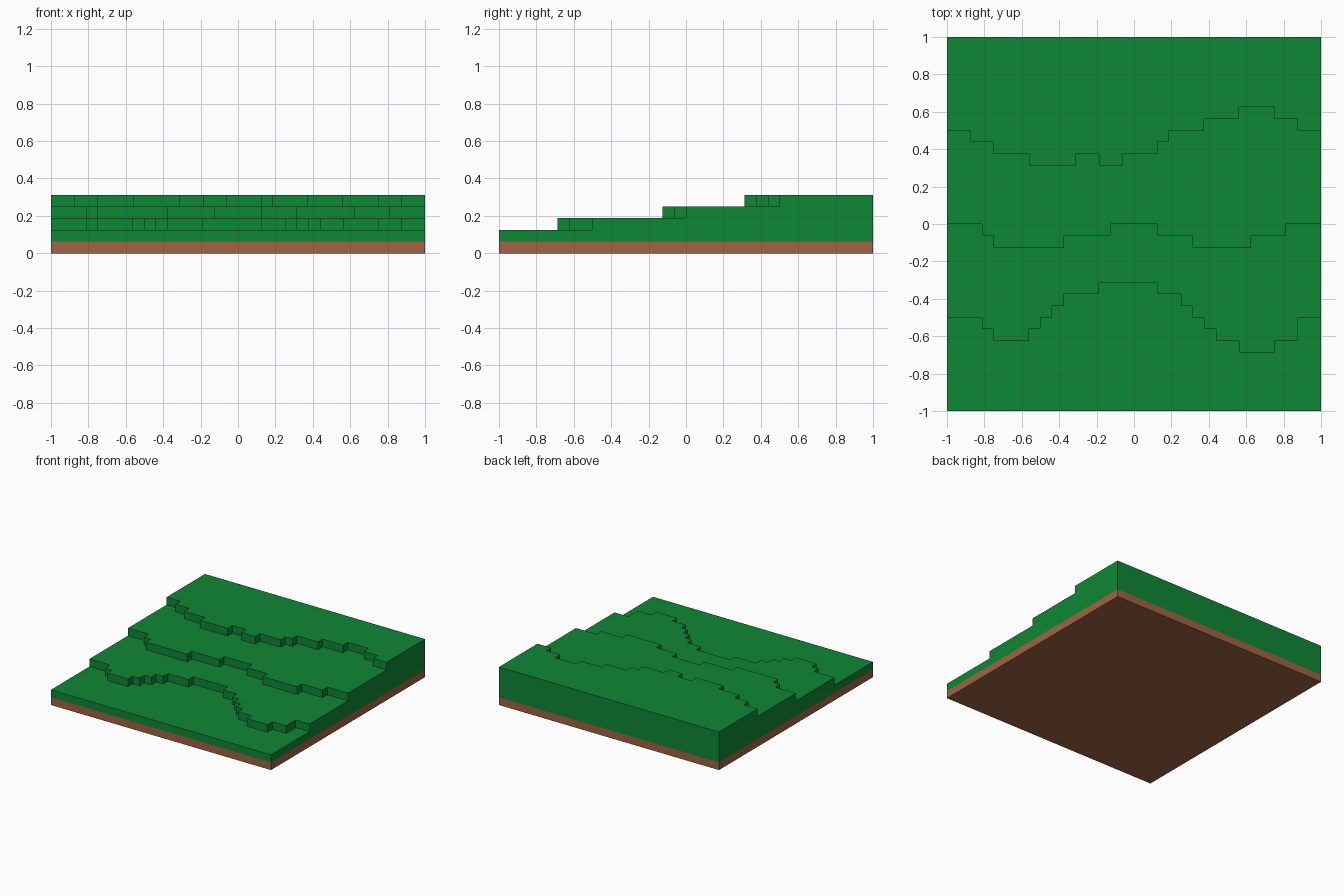
import bpy
import bmesh

if "Cube" in bpy.data.objects:
    bpy.data.objects.remove(bpy.data.objects["Cube"])

U = 1 / 16  # terrain grid step


def material(name, rgb):
    m = bpy.data.materials.new(name)
    m.diffuse_color = (*rgb, 1)
    m.use_nodes = True
    m.node_tree.nodes["Principled BSDF"].inputs["Base Color"].default_value = m.diffuse_color
    return m


def finish(bm, name, mat):
    bmesh.ops.remove_doubles(bm, verts=bm.verts, dist=1e-5)
    me = bpy.data.meshes.new(name)
    bm.to_mesh(me)
    bm.free()
    me.materials.append(mat)
    ob = bpy.data.objects.new(name, me)
    bpy.context.collection.objects.link(ob)


def contour(runs):
    """Stepped line, left to right, from (end column, row) runs."""
    pts, x = [], -16
    for end, row in runs:
        pts += [(x * U, row * U), ((end - 16) * U, row * U)]
        x = end - 16
    return pts


grass = material("grass green", (0.0048, 0.242, 0.036))
dirt = material("dirt brown", (0.356, 0.125, 0.056))

# Front edge of each terrace, then the back edge of the tile
edges = [contour(r) for r in (
    [(32, -16)],
    [(3, -8), (4, -9), (7, -10), (8, -9), (9, -8), (10, -7), (13, -6), (18, -5), (20, -6),
     (21, -7), (22, -8), (23, -9), (25, -10), (28, -11), (30, -10), (32, -8)],
    [(3, 0), (4, -1), (10, -2), (14, -1), (18, 0), (21, -1), (26, -2), (29, -1), (32, 0)],
    [(2, 8), (4, 7), (7, 6), (11, 5), (13, 6), (15, 5), (18, 6), (19, 7), (22, 8),
     (25, 9), (28, 10), (30, 9), (32, 8)],
    [(32, 16)],
)]

# Grass terraces: risers, tops, stepped side walls and back wall
bm = bmesh.new()


def face(pts):
    bm.faces.new([bm.verts.new(p) for p in pts])


side = [(-1, U), (1, U), (1, 5 * U)]
steps = []
for i in range(4):
    lo, hi = (i + 1) * U, (i + 2) * U
    front, back = edges[i], edges[i + 1]
    for a, b in zip(front, front[1:]):
        face([(*a, lo), (*b, lo), (*b, hi), (*a, hi)])
    face([(*p, hi) for p in front + back[::-1]])
    steps += [(front[0][1], lo), (front[0][1], hi)]
side += steps[:0:-1]
face([(1, y, z) for y, z in [(-1, U)] + side[1:]])
face([(-1, y, z) for y, z in reversed(side)])
face([(1, 1, U), (-1, 1, U), (-1, 1, 5 * U), (1, 1, 5 * U)])
finish(bm, "grass_terraces", grass)

# Dirt slab, open where the grass sits on it
bm = bmesh.new()
bmesh.ops.create_cube(bm, size=1)
for v in bm.verts:
    v.co = (v.co.x * 2, v.co.y * 2, (v.co.z + 0.5) * U)
top = [f for f in bm.faces if f.normal.z > 0.9 or all(v.co.z > U / 2 for v in f.verts)]
bmesh.ops.delete(bm, geom=top, context='FACES_ONLY')
finish(bm, "dirt_base", dirt)
